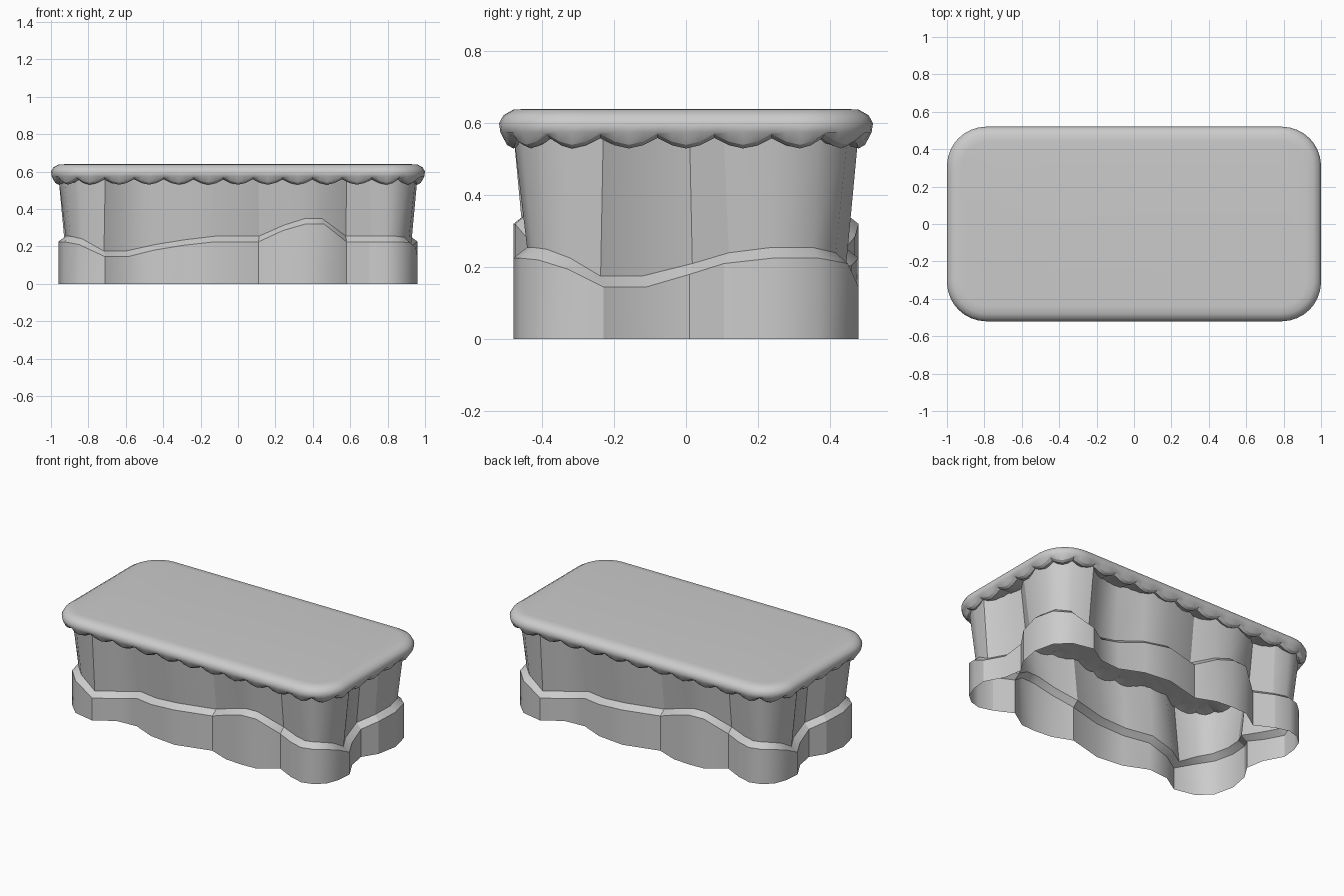
import bpy, math
from mathutils import Vector

if "Cube" in bpy.data.objects:
    bpy.data.objects.remove(bpy.data.objects["Cube"])


def make_object(name, verts, faces, sharp=()):
    """Smooth mesh with selected edges kept sharp."""
    me = bpy.data.meshes.new(name)
    me.from_pydata(verts, [], faces)
    me.validate()
    me.shade_smooth()
    keys = {tuple(sorted(e)) for e in sharp}
    for e in me.edges:
        if tuple(sorted(e.vertices)) in keys:
            e.use_edge_sharp = True
    ob = bpy.data.objects.new(name, me)
    bpy.context.collection.objects.link(ob)
    return ob


def loft(rings):
    """Quads between closed rings of equal length."""
    n = len(rings[0])
    verts = [v for r in rings for v in r]
    faces = [(k * n + i, k * n + (i + 1) % n, (k + 1) * n + (i + 1) % n, (k + 1) * n + i)
             for k in range(len(rings) - 1) for i in range(n)]
    return verts, faces


def ring_edges(k, n):
    return [(k * n + i, k * n + (i + 1) % n) for i in range(n)]


# Wavy cliff: half outline as x, y, rim height, crease flag
half = [(-.71, -.48, .145, 1), (-.59, -.405, .145, 0), (-.45, -.395, .18, 0),
        (-.30, -.46, .205, 0), (-.12, -.48, .225, 0), (.11, -.42, .225, 1),
        (.24, -.47, .285, 0), (.36, -.48, .32, 0), (.46, -.475, .32, 0),
        (.58, -.395, .225, 1), (.70, -.455, .225, 1), (.79, -.48, .225, 0),
        (.86, -.46, .225, 0), (.92, -.41, .22, 0), (.95, -.33, .195, 0),
        (.96, -.23, .145, 1), (.895, -.11, .145, 0), (.875, .01, .18, 1),
        (.935, .105, .21, 1), (.96, .24, .225, 0), (.93, .37, .225, 0),
        (.85, .45, .21, 0)]
outline = half + [(-x, -y, z, c) for x, y, z, c in half]
n = len(outline)
pts = [Vector(p[:2]) for p in outline]


def inward(i, d):
    a = (pts[i] - pts[i - 1]).normalized()
    b = (pts[(i + 1) % n] - pts[i]).normalized()
    t = (a + b).normalized()
    return pts[i] + Vector((-t.y, t.x)) * d


base, rim, inner, top = [], [], [], []
for i, (x, y, z, c) in enumerate(outline):
    q = inward(i, .038)
    base.append((x, y, 0))
    rim.append((x, y, z))
    inner.append((q.x, q.y, z + .03))
    top.append((x, y, .575))
verts, faces = loft([base, rim, inner, top])
sharp = ring_edges(1, n) + ring_edges(2, n)
for i, p in enumerate(outline):
    if p[3]:
        sharp += [(k * n + i, (k + 1) * n + i) for k in range(3)]
make_object("cliff_wall", verts, faces, sharp)

# Top slab: rounded rectangle sampled evenly, four steps per scallop
HX, HY, R, SCALLOPS = 1.0, .52, .21, 36
ax, ay = HX - R, HY - R
arc = R * math.pi / 2
quarter = ay + arc + ax


def quarter_point(s):
    """Position and outward normal, from mid right to mid back."""
    if s < ay:
        return Vector((HX, s)), Vector((1, 0))
    if s < ay + arc:
        t = (s - ay) / R
        nrm = Vector((math.cos(t), math.sin(t)))
        return Vector((ax, ay)) + nrm * R, nrm
    return Vector((ax - (s - ay - arc), HY)), Vector((0, 1))


def rect_point(s):
    s %= 4 * quarter
    q, r = int(s // quarter), s % quarter
    p, m = quarter_point(r if q % 2 == 0 else quarter - r)
    flip = Vector(((1, -1, -1, 1)[q], (1, 1, -1, -1)[q]))
    return p * flip, m * flip


steps = SCALLOPS * 4
drop = (0, .009, .029, .009)   # scallop height above its lowest point


def slab_ring(inset, z, wave=0):
    ring = []
    for i in range(steps):
        p, m = rect_point(4 * quarter * i / steps)
        p = p - m * inset
        ring.append((p.x, p.y, z + wave * drop[i % 4]))
    return ring


rings = [slab_ring(.15, .56), slab_ring(.04, .53, 1), slab_ring(.022, .54, 1),
         slab_ring(.004, .575), slab_ring(0, .60), slab_ring(.012, .622),
         slab_ring(.04, .638), slab_ring(.08, .64)]
verts, faces = loft(rings)
last = (len(rings) - 1) * steps
faces.append(tuple(range(last, last + steps)))
faces.append(tuple(reversed(range(steps))))
sharp = ring_edges(1, steps) + ring_edges(2, steps)
for i in range(2, steps, 4):
    sharp += [(i, steps + i), (steps + i, 2 * steps + i)]
make_object("scalloped_top", verts, faces, sharp)
